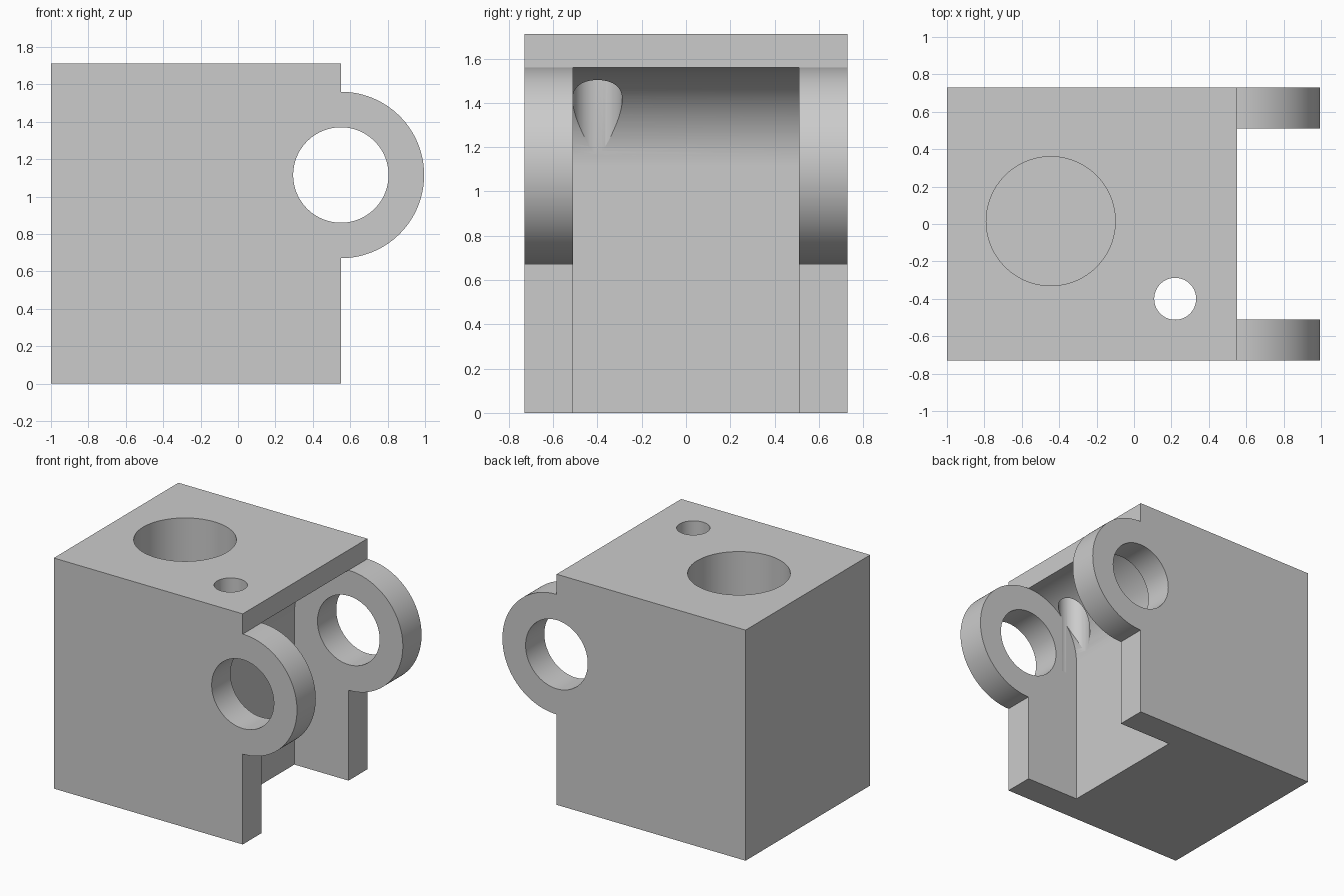
import bpy, bmesh, math
from mathutils import Matrix

cube = bpy.data.objects.get("Cube")
if cube:
    bpy.data.objects.remove(cube, do_unlink=True)

grey = bpy.data.materials.new("light_grey")
grey.use_nodes = True
colour = (0.6, 0.6, 0.6, 1)
grey.diffuse_color = colour
grey.node_tree.nodes["Principled BSDF"].inputs["Base Color"].default_value = colour

LEFT, FACE = -1.0, 0.55            # back and front of the block along x
HALF_W, HEIGHT = 0.73, 1.71
SLOT_HALF = 0.51
PIVOT_Z, LUG_R, PIN_R = 1.115, 0.445, 0.255


def arc(cx, cz, radius, start, end, steps):
    angles = [math.radians(start + (end - start) * i / steps) for i in range(steps + 1)]
    return [(cx + radius * math.cos(a), cz + radius * math.sin(a)) for a in angles]


def finish(name, bm):
    bmesh.ops.recalc_face_normals(bm, faces=bm.faces)
    mesh = bpy.data.meshes.new(name)
    bm.to_mesh(mesh)
    bm.free()
    mesh.materials.append(grey)
    obj = bpy.data.objects.new(name, mesh)
    bpy.context.collection.objects.link(obj)
    return obj


def extrude_profile(name, points, half_width):
    """Extrude an x-z outline symmetrically along y."""
    bm = bmesh.new()
    face = bm.faces.new([bm.verts.new((x, -half_width, z)) for x, z in points])
    out = bmesh.ops.extrude_face_region(bm, geom=[face])
    moved = [v for v in out["geom"] if isinstance(v, bmesh.types.BMVert)]
    bmesh.ops.translate(bm, verts=moved, vec=(0, 2 * half_width, 0))
    return finish(name, bm)


def cylinder(name, radius, depth, centre, along_y=False):
    bm = bmesh.new()
    matrix = Matrix.Translation(centre)
    if along_y:
        matrix = matrix @ Matrix.Rotation(math.pi / 2, 4, "X")
    bmesh.ops.create_cone(bm, cap_ends=True, segments=96, radius1=radius,
                          radius2=radius, depth=depth, matrix=matrix)
    return finish(name, bm)


# Block with rounded hinge lugs, as one side outline
outline = [(LEFT, 0), (FACE, 0)]
outline += arc(FACE, PIVOT_Z, LUG_R, -90, 90, 64)
outline += [(FACE, HEIGHT), (LEFT, HEIGHT)]
body = extrude_profile("hinge_block", outline, HALF_W)

# Slot between the lugs, with a concave upper wall
slot_x = FACE + 0.0005
slot = [(1.2, -0.1), (slot_x - LUG_R, -0.1)]
slot += arc(slot_x, PIVOT_Z, LUG_R + 0.0005, 180, 90, 40)
slot += [(slot_x, 1.65), (1.2, 1.65)]

cutters = [
    extrude_profile("slot_cutter", slot, SLOT_HALF),
    cylinder("pin_hole_cutter", PIN_R, 2, (FACE, 0, PIVOT_Z), along_y=True),
    cylinder("small_hole_cutter", 0.112, 1, (0.22, -0.4, 1.5)),
    cylinder("blind_bore_cutter", 0.345, 1.4, (-0.445, 0.015, HEIGHT - 0.6)),
]

bpy.ops.object.select_all(action="DESELECT")
bpy.context.view_layer.objects.active = body
body.select_set(True)
for cutter in cutters:
    cutter.hide_render = True
    mod = body.modifiers.new(cutter.name, "BOOLEAN")
    mod.operation = "DIFFERENCE"
    mod.solver = "EXACT"
    mod.object = cutter
    bpy.ops.object.modifier_apply(modifier=mod.name)
    bpy.data.objects.remove(cutter, do_unlink=True)

# Smooth curved walls, crisp edges and true flat faces
bpy.ops.object.shade_smooth_by_angle(angle=math.radians(20))
weighted = body.modifiers.new("flat_faces", "WEIGHTED_NORMAL")
weighted.keep_sharp = True
